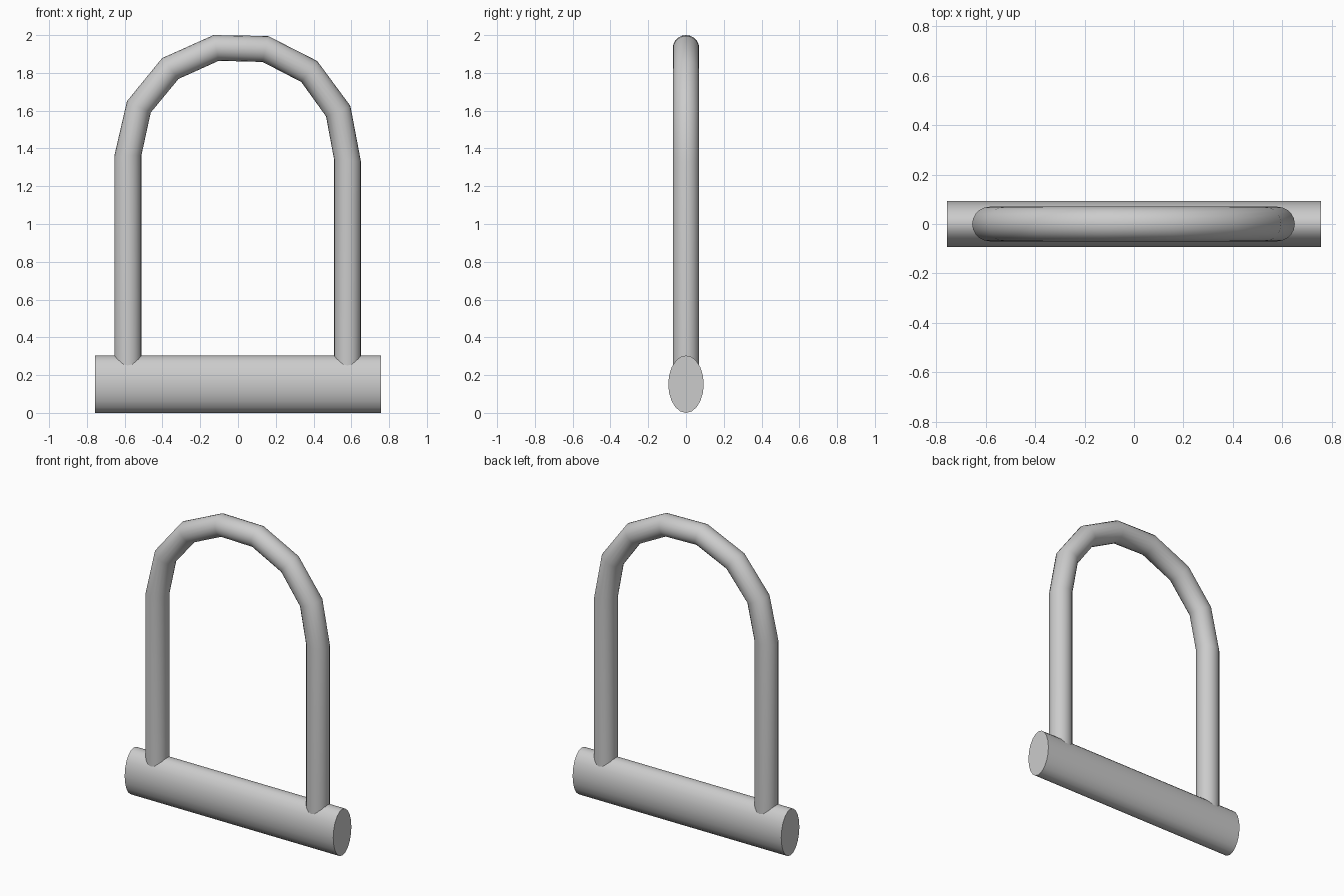
import bpy, bmesh, math
from mathutils import Vector

if "Cube" in bpy.data.objects:
    bpy.data.objects.remove(bpy.data.objects["Cube"])

SIDES = 20


def loft(name, rings):
    """Skin a list of closed rings into a capped tube."""
    bm = bmesh.new()
    loops = [[bm.verts.new(p) for p in ring] for ring in rings]
    for a, b in zip(loops, loops[1:]):
        for i in range(len(a)):
            j = (i + 1) % len(a)
            bm.faces.new((a[i], a[j], b[j], b[i]))
    bm.faces.new(loops[0])
    bm.faces.new(loops[-1])
    bmesh.ops.recalc_face_normals(bm, faces=bm.faces)
    mesh = bpy.data.meshes.new(name)
    bm.to_mesh(mesh)
    bm.free()
    obj = bpy.data.objects.new(name, mesh)
    bpy.context.collection.objects.link(obj)
    bpy.ops.object.select_all(action='DESELECT')
    obj.select_set(True)
    bpy.context.view_layer.objects.active = obj
    bpy.ops.object.shade_smooth_by_angle(angle=math.radians(32))
    return obj


def ellipse(center, u, v):
    angles = [2 * math.pi * i / SIDES for i in range(SIDES)]
    return [center + u * math.cos(a) + v * math.sin(a) for a in angles]


# Crossbar: oval cylinder lying along x
loft("crossbar", [ellipse(Vector((x, 0, 0.152)), Vector((0, 0.094, 0)), Vector((0, 0, 0.152)))
                  for x in (-0.756, 0.756)])

# Shackle: round rod with mitred bends, given as outer and inner corner pairs
corners = [
    (-0.655, 0.17, -0.511, 0.17), (-0.655, 1.36, -0.511, 1.365),
    (-0.588, 1.65, -0.462, 1.59), (-0.402, 1.878, -0.315, 1.768),
    (-0.130, 2.0, -0.102, 1.864), (0.160, 1.995, 0.130, 1.858),
    (0.419, 1.863, 0.335, 1.752), (0.595, 1.625, 0.466, 1.57),
    (0.651, 1.33, 0.508, 1.345), (0.651, 0.17, 0.508, 0.17),
]
rings = []
for ox, oz, ix, iz in corners:
    outer, inner = Vector((ox, 0, oz)), Vector((ix, 0, iz))
    rings.append(ellipse((outer + inner) / 2, (outer - inner) / 2, Vector((0, 0.07, 0))))
loft("shackle", rings)
